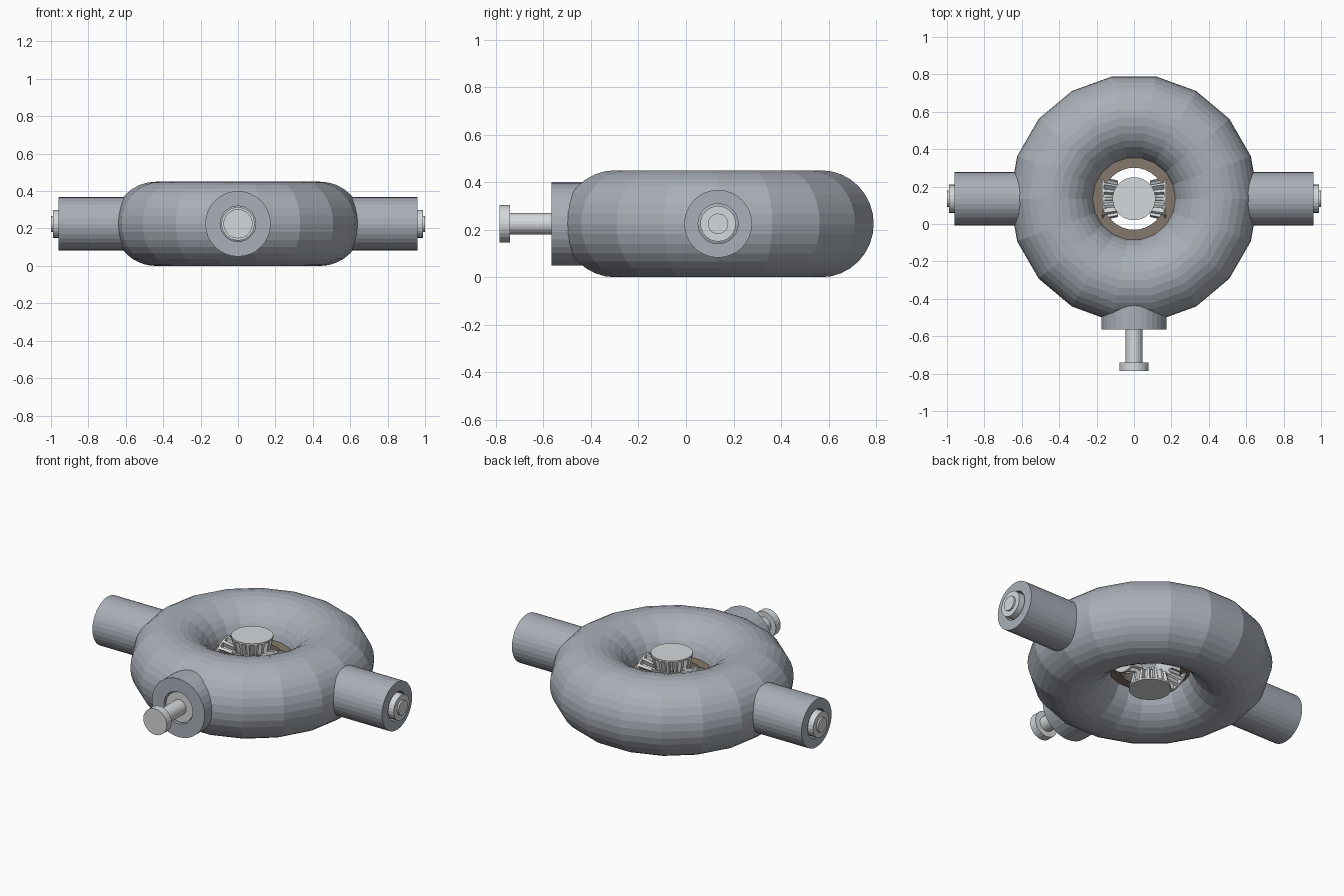
import bpy, bmesh
from math import cos, sin, pi
from mathutils import Matrix, Vector

if "Cube" in bpy.data.objects:
    bpy.data.objects.remove(bpy.data.objects["Cube"])

C = Vector((0, 0.135, 0.225))   # differential centre
R, r = 0.44, 0.225              # housing torus radii


def material(name, rgb):
    m = bpy.data.materials.new(name)
    m.diffuse_color = (*rgb, 1)
    m.use_nodes = True
    m.node_tree.nodes["Principled BSDF"].inputs["Base Color"].default_value = m.diffuse_color
    return m


CAST = material("cast_housing", (0.40, 0.43, 0.48))
STEEL = material("bright_steel", (0.66, 0.69, 0.71))
BRONZE = material("bronze_ring", (0.24, 0.19, 0.15))


def finish(name, bm, mat, direction):
    """Turn local +z towards direction, place at the centre."""
    bmesh.ops.recalc_face_normals(bm, faces=bm.faces)
    me = bpy.data.meshes.new(name)
    bm.to_mesh(me)
    bm.free()
    ob = bpy.data.objects.new(name, me)
    bpy.context.collection.objects.link(ob)
    rot = Vector((0, 0, 1)).rotation_difference(Vector(direction)).to_matrix().to_4x4()
    ob.matrix_world = Matrix.Translation(C) @ rot
    me.materials.append(mat)
    return ob


def lathe(name, profile, mat, direction=(0, 0, 1), sides=32, closed=True):
    """Spin (radius, height) points; open profiles get flat end caps."""
    bm = bmesh.new()
    rings = [[bm.verts.new((p * cos(2 * pi * i / sides), p * sin(2 * pi * i / sides), h))
              for i in range(sides)] for p, h in profile]
    pairs = list(zip(rings, rings[1:]))
    if closed:
        pairs.append((rings[-1], rings[0]))
    else:
        bm.faces.new(rings[0])
        bm.faces.new(rings[-1])
    for a, b in pairs:
        for i in range(sides):
            j = (i + 1) % sides
            bm.faces.new((a[i], a[j], b[j], b[i]))
    return finish(name, bm, mat, direction)


def gear(name, direction, teeth=16):
    """Gear with a slight taper towards the centre and a solid back face."""
    bm = bmesh.new()
    rings = []
    for h, tip, root in ((0.085, 0.098, 0.070), (0.162, 0.115, 0.085)):
        ring = []
        for t in range(teeth):
            for f, rad in ((-0.30, root), (-0.18, tip), (0.18, tip), (0.30, root)):
                a = 2 * pi * (t + f) / teeth
                ring.append(bm.verts.new((rad * cos(a), rad * sin(a), h)))
        rings.append(ring)
    n = len(rings[0])
    for i in range(n):
        j = (i + 1) % n
        bm.faces.new((rings[0][i], rings[0][j], rings[1][j], rings[1][i]))
    for ring in rings:
        bm.faces.new(ring)
    finish(name, bm, STEEL, direction)
    lathe(name + "_back", [(0.115, 0.160), (0.115, 0.170)], STEEL, direction, closed=False)


# Housing: low-poly ring
lathe("housing_ring", [(R + r * cos(2 * pi * k / 32), r * sin(2 * pi * k / 32))
                       for k in range(32)], CAST, sides=18)

# Carrier ring inside the opening
lathe("carrier_ring", [(0.166, -0.05), (0.30, -0.05), (0.30, 0.05), (0.166, 0.05)], BRONZE)

# Axle tubes, shafts and side gears
for side, s in (("left", -1), ("right", 1)):
    d = (s, 0, 0)
    lathe("axle_tube_" + side, [(0.084, 0.50), (0.1425, 0.50), (0.1425, 0.96), (0.084, 0.96)],
          CAST, d)
    lathe("axle_shaft_" + side, [(0.043, 0.16), (0.043, 0.93), (0.075, 0.93), (0.075, 0.99),
                                 (0.043, 0.99), (0.043, 1.0)], STEEL, d, 24, closed=False)
    gear("side_gear_" + side, d)

# Spider gears above and below
gear("spider_gear_top", (0, 0, 1))
gear("spider_gear_bottom", (0, 0, -1))

# Input neck with recess, bearing and pinion shaft
front = (0, -1, 0)
lathe("input_neck", [(0.095, 0.50), (0.175, 0.50), (0.175, 0.70), (0.095, 0.70)], CAST, front)
lathe("input_bearing", [(0.045, 0.62), (0.090, 0.62), (0.090, 0.69), (0.045, 0.69)], STEEL, front, 16)
lathe("input_shaft", [(0.045, 0.50), (0.045, 0.875), (0.078, 0.875), (0.078, 0.92)],
      STEEL, front, 24, closed=False)
